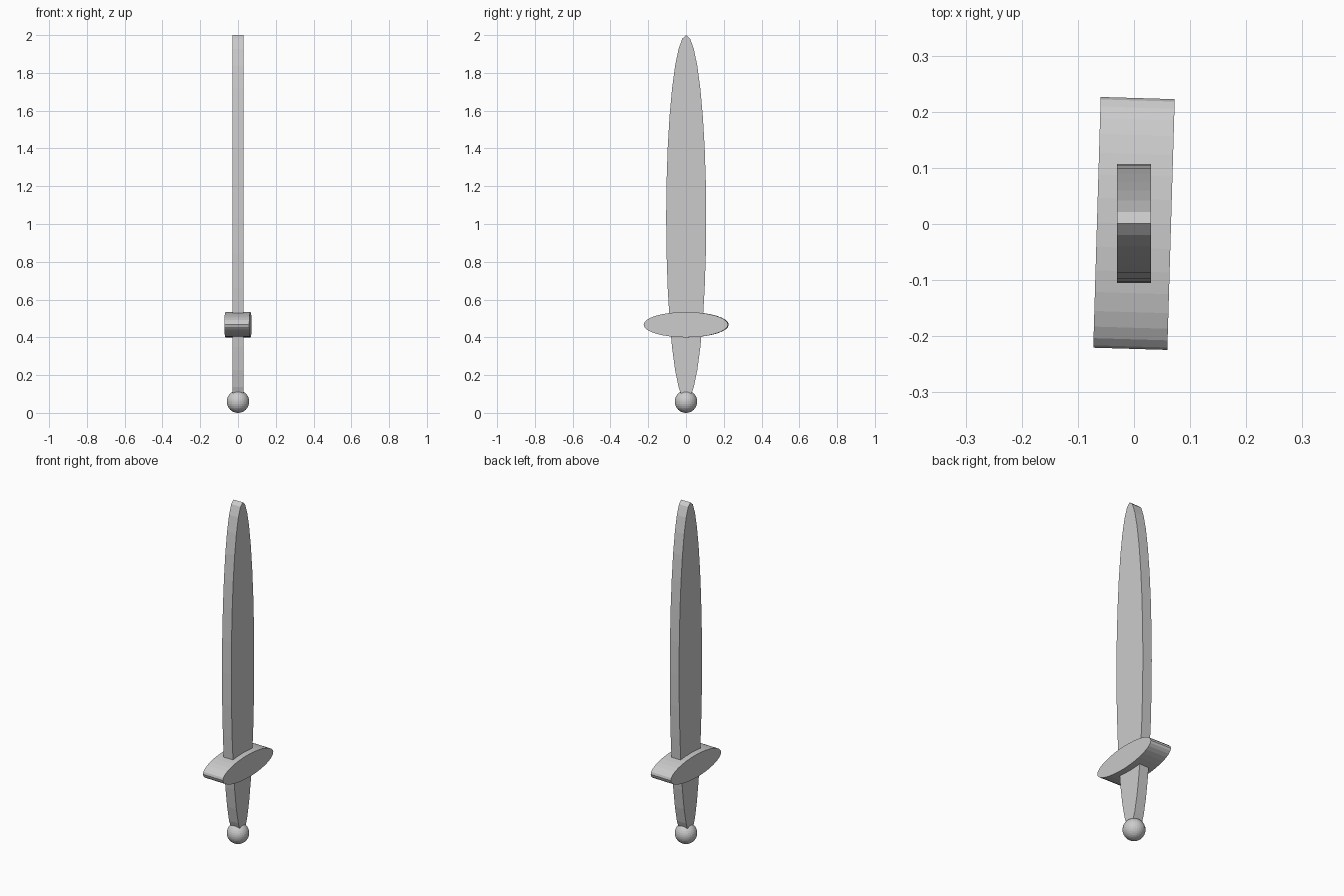
import bpy
from math import radians

if "Cube" in bpy.data.objects:
    bpy.data.objects.remove(bpy.data.objects["Cube"])


def elliptic_plate(name, center, half_height, half_width, thickness, turn=0.0):
    """Flat-shaded elliptical disc whose thickness runs along x."""
    bpy.ops.mesh.primitive_cylinder_add(
        vertices=32, radius=1, depth=thickness, location=center,
        rotation=(0, radians(90), radians(turn)))
    plate = bpy.context.object
    plate.name = name
    plate.scale = (half_height, half_width, 1)
    bpy.ops.object.transform_apply(location=False, rotation=False, scale=True)
    return plate


# Blade and grip: one long ellipse
elliptic_plate("blade", (0, 0.001, 1.032), 0.968, 0.106, 0.06)

# Crossguard: wide, thicker ellipse, turned very slightly
elliptic_plate("crossguard", (0, 0.001, 0.467), 0.067, 0.2235, 0.132, -1.7)

# Pommel: ball at the end of the grip
bpy.ops.mesh.primitive_uv_sphere_add(
    segments=32, ring_count=16, radius=0.0595, location=(0, 0, 0.0595))
bpy.context.object.name = "pommel"
